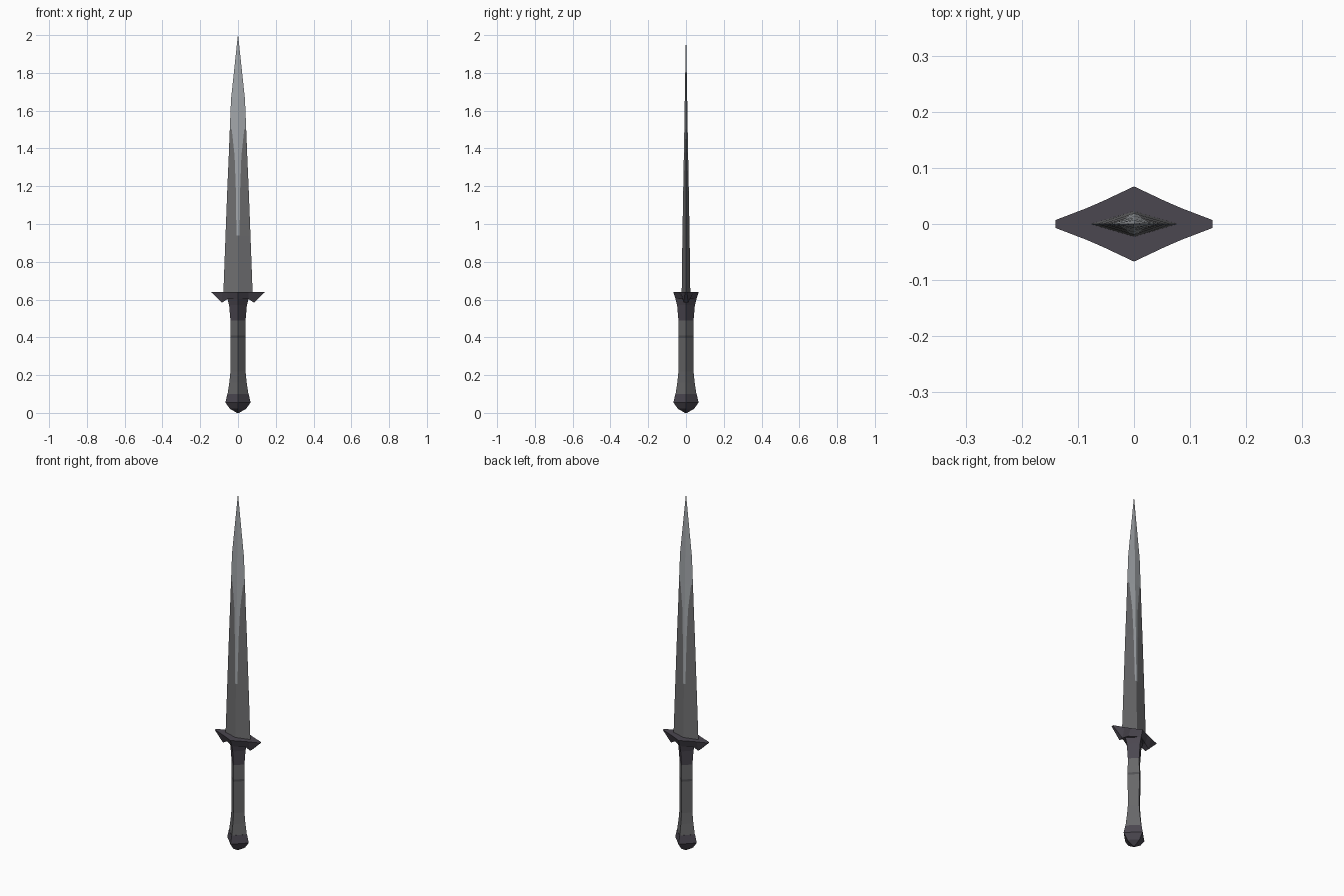
import bpy

if "Cube" in bpy.data.objects:
    bpy.data.objects.remove(bpy.data.objects["Cube"])

def material(name, rgb):
    m = bpy.data.materials.new(name)
    m.diffuse_color = (*rgb, 1)
    m.use_nodes = True
    m.node_tree.nodes["Principled BSDF"].inputs["Base Color"].default_value = m.diffuse_color
    return m

LIGHT = material("bright steel", (0.36, 0.38, 0.40))
DARK = material("dull steel", (0.155, 0.155, 0.16))
IRON = material("dark iron", (0.070, 0.063, 0.080))
GRIP = material("grip grey", (0.135, 0.135, 0.14))
BAND = material("grip band", (0.08, 0.08, 0.085))

def loft(name, rings, mats, rule=lambda row, col: 0):
    """Skin equal-length rings, cap both ends, colour quads by row and column."""
    n = len(rings[0])
    verts = [p for r in rings for p in r]
    faces, idx = [], []
    for r in range(len(rings) - 1):
        for c in range(n):
            d = (c + 1) % n
            faces.append((r*n + c, r*n + d, (r+1)*n + d, (r+1)*n + c))
            idx.append(rule(r, c))
    faces += [tuple(reversed(range(n))), tuple(range(len(verts) - n, len(verts)))]
    idx += [rule(0, 0), rule(len(rings) - 2, 0)]
    me = bpy.data.meshes.new(name)
    me.from_pydata(verts, [], faces)
    for m in mats:
        me.materials.append(m)
    for p, i in zip(me.polygons, idx):
        p.material_index = i
    ob = bpy.data.objects.new(name, me)
    bpy.context.collection.objects.link(ob)
    return ob

def diamond(z, rx, ry=None):
    ry = ry or rx
    return [(rx, 0, z), (0, ry, z), (-rx, 0, z), (0, -ry, z)]

# Blade: diamond section, with a bright strip that widens into the bright tip
def blade_ring(z, w, t, b):
    y = t * (1 - b / w)
    return [(w, 0, z), (b, y, z), (0, t, z), (-b, y, z),
            (-w, 0, z), (-b, -y, z), (0, -t, z), (b, -y, z)]

rows = [(0.62, 0.078, 0.023, 0.008), (0.94, 0.066, 0.019, 0.008),
        (1.20, 0.056, 0.0145, 0.012), (1.36, 0.049, 0.0115, 0.018),
        (1.50, 0.0435, 0.009, 0.033), (1.66, 0.037, 0.0065, 0.022),
        (2.00, 0.0006, 0.0004, 0.0003)]

def blade_colour(row, col):
    edge = col in (0, 3, 4, 7)
    return 0 if row >= 4 or (row >= 1 and not edge) else 1

loft("blade", [blade_ring(*r) for r in rows], [LIGHT, DARK], blade_colour)

# Guard collar flaring out of the grip
loft("guard_collar", [diamond(0.49, 0.040), diamond(0.57, 0.047),
                      diamond(0.605, 0.056, 0.056), diamond(0.639, 0.075, 0.066)], [IRON])

# Guard wings: flat on top, hooked underneath
def wing_ring(x, top_y, low_y, low_z):
    return [(x, -top_y, 0.64), (x, top_y, 0.64), (x, low_y, low_z), (x, -low_y, low_z)]

half = [(0.055, 0.041, 0.020, 0.603), (0.085, 0.028, 0.012, 0.584),
        (0.140, 0.007, 0.005, 0.637)]
wings = [(-x, a, b, z) for x, a, b, z in reversed(half)] + [(0, 0.067, 0.055, 0.603)] + half
loft("guard_wings", [wing_ring(*w) for w in wings], [IRON])

# Grip: four-sided, flaring to the pommel, with a thin band
grip = [(0.10, 0.055), (0.16, 0.046), (0.22, 0.040), (0.397, 0.041),
        (0.409, 0.041), (0.49, 0.040)]
loft("grip", [diamond(*g) for g in grip], [GRIP, BAND], lambda r, c: int(r == 3))

# Pommel
loft("pommel", [diamond(z, r) for z, r in
                [(0.0, 0.006), (0.022, 0.043), (0.055, 0.067), (0.10, 0.056)]], [IRON])
